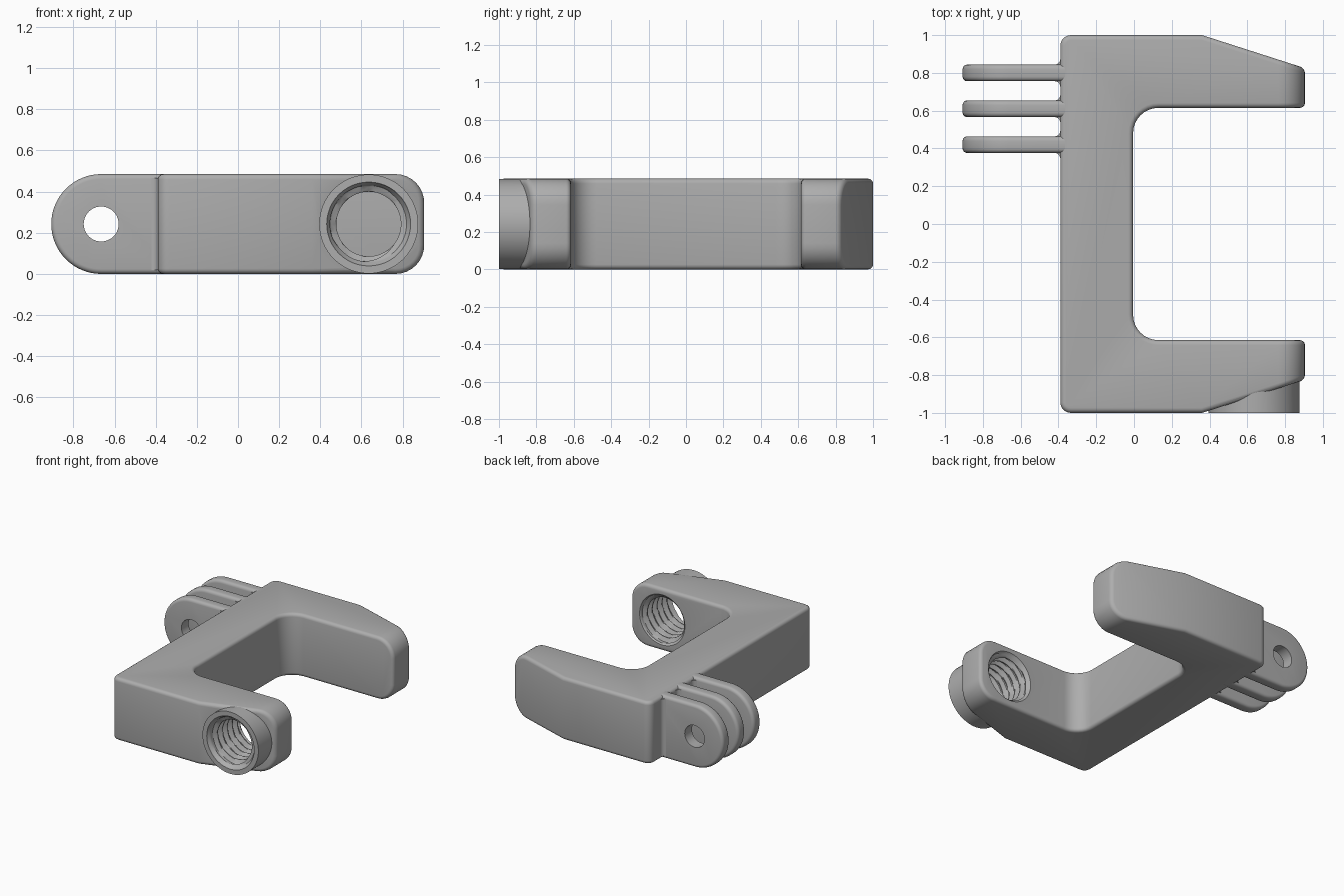
import bpy, bmesh, math
from mathutils import Vector

if "Cube" in bpy.data.objects:
    bpy.data.objects.remove(bpy.data.objects["Cube"])

H = 0.485
MID = H / 2
grey = bpy.data.materials.new("mid grey")
grey.diffuse_color = (0.42, 0.42, 0.42, 1)
grey.use_nodes = True
grey.node_tree.nodes["Principled BSDF"].inputs["Base Color"].default_value = grey.diffuse_color


def finish(bm, name):
    bmesh.ops.recalc_face_normals(bm, faces=bm.faces)
    me = bpy.data.meshes.new(name)
    bm.to_mesh(me)
    bm.free()
    ob = bpy.data.objects.new(name, me)
    bpy.context.collection.objects.link(ob)
    me.materials.append(grey)
    return ob


def arc(cx, cy, r, a0, a1, n=8):
    angles = [math.radians(a0 + (a1 - a0) * i / n) for i in range(n + 1)]
    return [(cx + r * math.cos(a), cy + r * math.sin(a)) for a in angles]


def prism(points, place, depth):
    """Extrude a closed outline; place maps 2D points to 3D."""
    bm = bmesh.new()
    face = bm.faces.new([bm.verts.new(place(u, v)) for u, v in points])
    res = bmesh.ops.extrude_face_region(bm, geom=[face])
    verts = [e for e in res["geom"] if isinstance(e, bmesh.types.BMVert)]
    bmesh.ops.translate(bm, vec=Vector(depth), verts=verts)
    bmesh.ops.recalc_face_normals(bm, faces=bm.faces)
    return bm


def round_edges(bm, edges, size, n):
    bmesh.ops.bevel(bm, geom=edges, offset=size, segments=n, profile=0.5,
                    affect='EDGES', clamp_overlap=True)


def sharp(bm, deg):
    return [e for e in bm.edges if e.calc_face_angle(0) > math.radians(deg)]


def boolean(ob, other, op):
    m = ob.modifiers.new(op, 'BOOLEAN')
    m.object, m.operation, m.solver = other, op, 'EXACT'
    bpy.context.view_layer.objects.active = ob
    bpy.ops.object.modifier_apply(modifier=m.name)
    bpy.data.objects.remove(other)


# C-shaped frame: half outline mirrored in y
half = arc(0.13, 0.48, 0.135, 180, 90) + [(0.905, 0.615), (0.905, 0.825), (0.36, 1)]
half += arc(-0.335, 0.945, 0.055, 90, 180, 5)
outline = half + [(x, -y) for x, y in reversed(half)]
bm = prism(outline, lambda x, y: (x, y, 0), (0, 0, H))
tips = [e for e in bm.edges if all(v.co.x > 0.9 for v in e.verts)
        and abs(e.verts[0].co.z - e.verts[1].co.z) < 0.01]
round_edges(bm, tips, 0.14, 8)
round_edges(bm, sharp(bm, 30), 0.026, 4)
frame = finish(bm, "clamp_frame")

# Screw boss on the front arm
BX = 0.635
ring = arc(BX, MID, 0.2405, 0, 360, 64)[:-1]
boolean(frame, finish(prism(ring, lambda x, z: (x, -1, z), (0, 0.3, 0)), "screw_boss"), 'UNION')

# Threaded bore: helical cutter with chamfered mouths
SEG, PITCH, PER = 48, 0.06, 8
Y0, Y1 = -1.02, -0.595
rows = round((Y1 - Y0) / PITCH * PER)


def bore_radius(y, turn):
    t = (y / PITCH - turn) % 1
    thread = 0.157 + 0.031 * min(1, max(0, 2.0 - abs(t - 0.5) * 5))
    mouth = 0.205 - max(0, y + 1) * 0.65 if y < -0.965 else 0
    back = 0.195 - (-0.615 - y) if y > -0.65 else 0
    return max(thread, mouth, back)


bm = bmesh.new()
grid = []
for j in range(rows + 1):
    y = Y0 + (Y1 - Y0) * j / rows
    loop = []
    for i in range(SEG):
        a = 2 * math.pi * i / SEG
        r = bore_radius(y, i / SEG)
        loop.append(bm.verts.new((BX + r * math.cos(a), y, MID + r * math.sin(a))))
    grid.append(loop)
for low, high in zip(grid, grid[1:]):
    for i in range(SEG):
        k = (i + 1) % SEG
        bm.faces.new((low[i], low[k], high[k], high[i]))
bm.faces.new(grid[0])
bm.faces.new(grid[-1])
bmesh.ops.triangulate(bm, faces=bm.faces)
boolean(frame, finish(bm, "thread_cutter"), 'DIFFERENCE')

# Three mounting fingers with pivot holes
fingers = []
PX = -0.665
for n, y in enumerate((0.42, 0.61, 0.80)):
    side = arc(PX, MID, MID, 90, 270, 32) + [(-0.33, 0), (-0.33, H)]
    bm = prism(side, lambda x, z: (x, y - 0.044, z), (0, 0.088, 0))
    rim = [e for e in sharp(bm, 30) if any(v.co.x < -0.34 for v in e.verts)]
    round_edges(bm, rim, 0.024, 4)
    finger = finish(bm, "mount_finger_%d" % (n + 1))
    hole = arc(PX, MID, 0.085, 0, 360, 40)[:-1]
    cut = finish(prism(hole, lambda x, z: (x, y - 0.1, z), (0, 0.2, 0)), "hole_cutter")
    boolean(finger, cut, 'DIFFERENCE')
    fingers.append(finger)

    # Concave fillets at the root of the finger
    for s in (-1, 1):
        c = arc(-0.42, 0.044 + 0.03, 0.03, -90, 0, 5)
        pts = [(u, y + s * v) for u, v in c + [(-0.37, 0.074), (-0.37, 0.03), (-0.42, 0.03)]]
        fingers.append(finish(prism(pts, lambda u, v: (u, v, 0.02), (0, 0, H - 0.04)),
                              "finger_fillet_%d_%s" % (n + 1, "front" if s < 0 else "back")))

# Smooth shading with crisp edges
bpy.ops.object.select_all(action='DESELECT')
for ob in [frame] + fingers:
    ob.select_set(True)
bpy.context.view_layer.objects.active = frame
bpy.ops.object.shade_smooth_by_angle(angle=math.radians(32))
